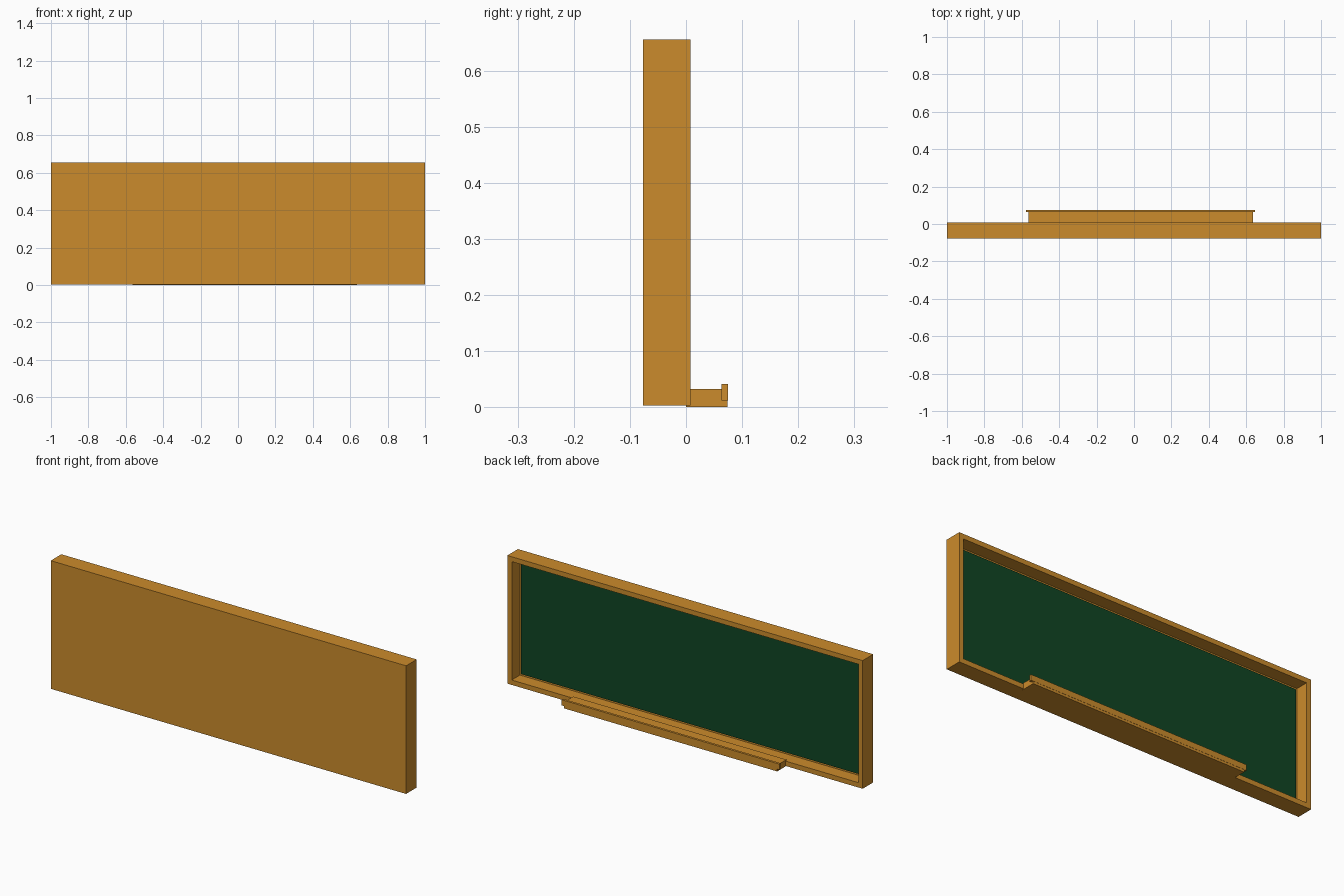
import bpy
import bmesh
from mathutils import Vector

if "Cube" in bpy.data.objects:
    bpy.data.objects.remove(bpy.data.objects["Cube"])


def material(name, color):
    m = bpy.data.materials.new(name)
    m.diffuse_color = color
    m.use_nodes = True
    m.node_tree.nodes["Principled BSDF"].inputs["Base Color"].default_value = m.diffuse_color
    return m


wood = material("wood", (0.60, 0.26, 0.025, 1))
green = material("board_green", (0.005, 0.06, 0.017, 1))


def box(name, x, y, z, mat, recess=None):
    """Box from (min, max) ranges; recess = (border, depth) hollows the +y face."""
    bm = bmesh.new()
    bmesh.ops.create_cube(bm, size=1)
    for v in bm.verts:
        v.co = Vector([(r[0] + r[1]) / 2 + c * (r[1] - r[0])
                       for c, r in zip(v.co, (x, y, z))])
    if recess:
        border, depth = recess
        bm.normal_update()
        face = max(bm.faces, key=lambda f: f.normal.y)
        bmesh.ops.inset_region(bm, faces=[face], thickness=border)
        # extrude the inner face backwards to form the recess walls
        new = bmesh.ops.extrude_discrete_faces(bm, faces=[face])["faces"][0]
        bmesh.ops.translate(bm, verts=new.verts, vec=(0, -depth, 0))
        bmesh.ops.recalc_face_normals(bm, faces=bm.faces)
    me = bpy.data.meshes.new(name)
    bm.to_mesh(me)
    bm.free()
    me.materials.append(mat)
    ob = bpy.data.objects.new(name, me)
    bpy.context.collection.objects.link(ob)
    return ob


# wooden frame with closed back and recessed front
B = 0.035
box("frame", (-1, 1), (-0.077, 0.008), (0.003, 0.655), wood, recess=(B, 0.066))

# writing surface lying on the recess floor
box("writing_board", (-1 + B, 1 - B), (-0.060, -0.052),
    (0.003 + B, 0.655 - B), green)

# chalk tray, set off-centre, with a raised lip
box("chalk_tray", (-0.565, 0.635), (0.0, 0.074), (0.0, 0.032), wood)
box("tray_lip", (-0.578, 0.648), (0.063, 0.075), (0.012, 0.041), wood)
